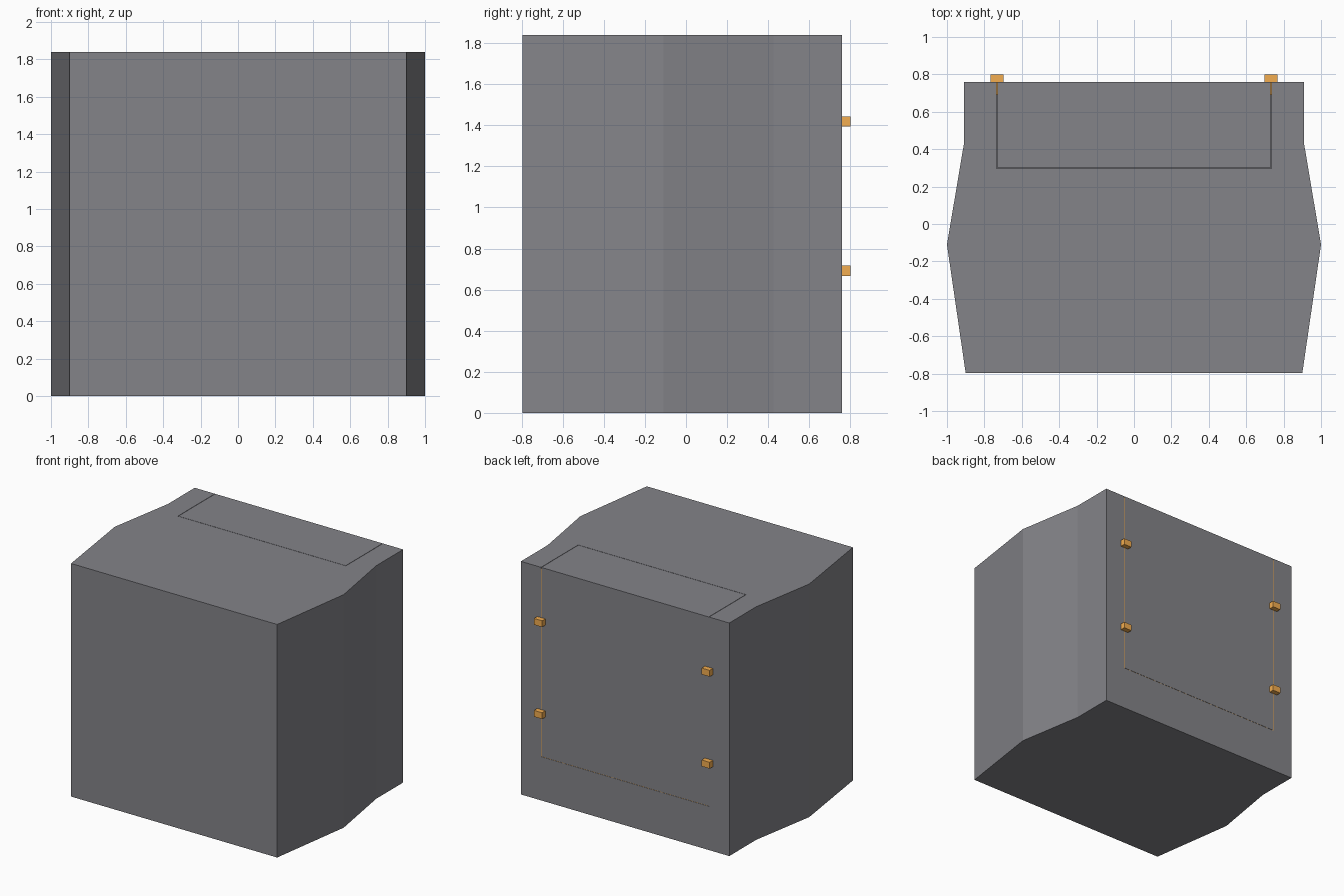
import bpy, bmesh

if "Cube" in bpy.data.objects:
    bpy.data.objects.remove(bpy.data.objects["Cube"])


def material(name, rgb):
    mat = bpy.data.materials.new(name)
    mat.diffuse_color = (*rgb, 1)
    mat.use_nodes = True
    mat.node_tree.nodes["Principled BSDF"].inputs["Base Color"].default_value = mat.diffuse_color
    return mat


orange = material("orange", (0.90, 0.42, 0.08))
dark_grey = material("dark_grey", (0.23, 0.23, 0.25))


def finish(name, bm, mat):
    bmesh.ops.recalc_face_normals(bm, faces=bm.faces)
    me = bpy.data.meshes.new(name)
    bm.to_mesh(me)
    bm.free()
    me.materials.append(mat)
    ob = bpy.data.objects.new(name, me)
    bpy.context.collection.objects.link(ob)
    return ob


def box(name, lo, hi, mat):
    bm = bmesh.new()
    bmesh.ops.create_cube(bm, size=1)
    for v in bm.verts:
        v.co = [lo[i] if v.co[i] < 0 else hi[i] for i in range(3)]
    return finish(name, bm, mat)


HEIGHT, BACK = 1.84, 0.76
GAP = 0.003
DOOR_X, DOOR_Y, DOOR_Z = 0.731, 0.300, 0.348

# Main body: mirrored plan profile extruded upward
side = [(0.90, -0.797), (1.0, -0.11), (0.91, 0.425), (0.91, BACK)]
plan = side + [(-x, y) for x, y in reversed(side)]
bm = bmesh.new()
face = bm.faces.new([bm.verts.new((x, y, 0)) for x, y in plan])
ext = bmesh.ops.extrude_face_region(bm, geom=[face])
top = [g for g in ext["geom"] if isinstance(g, bmesh.types.BMVert)]
bmesh.ops.translate(bm, verts=top, vec=(0, 0, HEIGHT))
body = finish("body", bm, dark_grey)

# Notch in the back of the body for the removable panel
cutter = box("notch_cutter", (-DOOR_X - GAP, DOOR_Y - GAP, DOOR_Z - GAP),
             (DOOR_X + GAP, 1, 2), dark_grey)
cutter.hide_render = True
cutter.hide_set(True)
cut = body.modifiers.new("notch", "BOOLEAN")
cut.operation = "DIFFERENCE"
cut.solver = "EXACT"
cut.object = cutter

# Removable back block, leaving a thin seam all round
box("back_panel", (-DOOR_X, DOOR_Y, DOOR_Z), (DOOR_X, BACK, HEIGHT), dark_grey)

# Thin seal set in the seam
SEAL = BACK - 0.002
box("seal_bottom", (-DOOR_X, 0.69, DOOR_Z - GAP), (DOOR_X, SEAL, DOOR_Z), orange)

# Seal sides and clips that bridge the seam
for s, label in ((-1, "left"), (1, "right")):
    a, b = sorted((s * DOOR_X, s * (DOOR_X + GAP)))
    box(f"seal_{label}", (a, 0.69, DOOR_Z - GAP), (b, SEAL, HEIGHT - 0.01), orange)
    for z, level in ((0.692, "lower"), (1.418, "upper")):
        c = s * 0.732
        box(f"clip_{label}_{level}", (c - 0.035, BACK, z - 0.025),
            (c + 0.035, 0.80, z + 0.025), orange)
